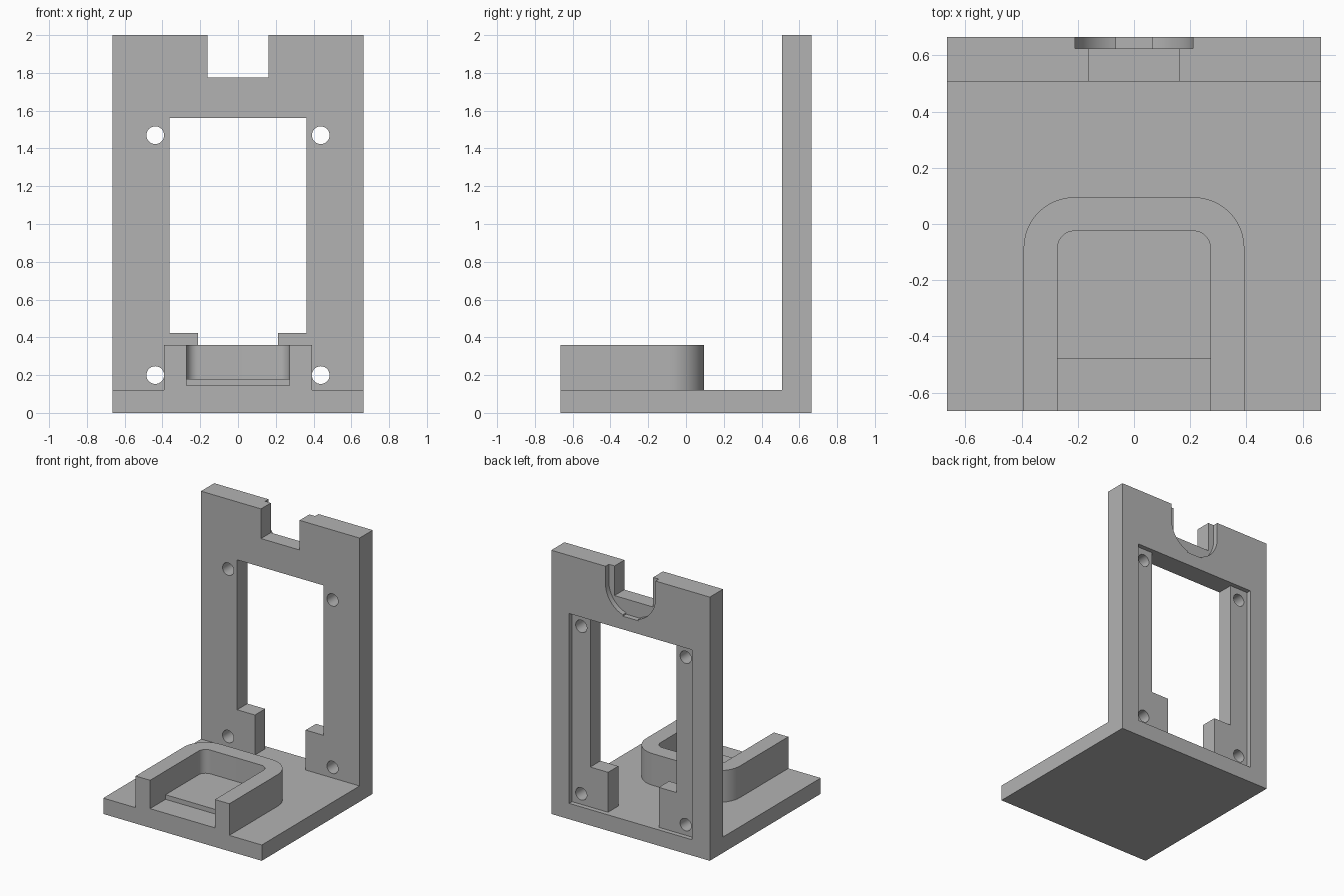
import bpy, bmesh
from math import cos, sin, pi, radians

default = bpy.data.objects.get("Cube")
if default:
    bpy.data.objects.remove(default, do_unlink=True)

GREY = (0.45, 0.45, 0.45, 1)
mat = bpy.data.materials.new("plain grey")
mat.use_nodes = True
mat.diffuse_color = GREY
mat.node_tree.nodes["Principled BSDF"].inputs["Base Color"].default_value = GREY


def prism(name, points, axis, lo, hi):
    """Extrude a 2D profile along an axis from lo to hi."""
    place = {"x": lambda a, b, h: (h, a, b),
             "y": lambda a, b, h: (a, h, b),
             "z": lambda a, b, h: (a, b, h)}[axis]
    bm = bmesh.new()
    low = [bm.verts.new(place(a, b, lo)) for a, b in points]
    high = [bm.verts.new(place(a, b, hi)) for a, b in points]
    bm.faces.new(low)
    bm.faces.new(high)
    n = len(points)
    for i in range(n):
        j = (i + 1) % n
        bm.faces.new((low[i], low[j], high[j], high[i]))
    bmesh.ops.recalc_face_normals(bm, faces=bm.faces)
    mesh = bpy.data.meshes.new(name)
    bm.to_mesh(mesh)
    bm.free()
    mesh.materials.append(mat)
    obj = bpy.data.objects.new(name, mesh)
    bpy.context.collection.objects.link(obj)
    return obj


def arc(cx, cy, r, start, end, steps):
    return [(cx + r * cos(start + (end - start) * i / steps),
             cy + r * sin(start + (end - start) * i / steps)) for i in range(steps + 1)]


def rect(x0, x1, y0, y1):
    return [(x0, y0), (x1, y0), (x1, y1), (x0, y1)]


def arch(half, front, back, r):
    """Rectangle whose two rear corners are rounded."""
    return ([(-half, front), (half, front)]
            + arc(half - r, back - r, r, 0, pi / 2, 12)
            + arc(r - half, back - r, r, pi / 2, pi, 12))


def combine(target, tool, operation="DIFFERENCE"):
    """Apply a boolean and discard the tool."""
    tool.hide_render = True
    mod = target.modifiers.new("boolean", "BOOLEAN")
    mod.operation = operation
    mod.solver = "EXACT"
    mod.object = tool
    bpy.context.view_layer.objects.active = target
    bpy.ops.object.modifier_apply(modifier=mod.name)
    bpy.data.objects.remove(tool, do_unlink=True)


W, FLOOR, WALL = 0.665, 0.12, 0.507

# L-shaped base and upright wall
stand = prism("stand", [(-W, 0), (W, 0), (W, 2), (WALL, 2), (WALL, FLOOR), (-W, FLOOR)],
              "x", -W, W)

# Rounded cradle on the base, with pocket and lower front sill
combine(stand, prism("cradle", arch(0.393, -W, 0.095, 0.18), "z", 0.06, 0.36), "UNION")
combine(stand, prism("pocket", arch(0.272, -0.8, -0.025, 0.06), "z", 0.18, 0.5))
combine(stand, prism("sill", rect(-0.272, 0.272, -0.8, -0.48), "z", 0.145, 0.5))

# Wall window, narrowing between two tabs at the floor
window = [(-0.213, FLOOR), (0.213, FLOOR), (0.213, 0.423), (0.362, 0.423),
          (0.362, 1.56), (-0.362, 1.56), (-0.362, 0.423), (-0.213, 0.423)]
combine(stand, prism("window", window, "y", 0.4, 0.8))

# Shallow recess on the back
combine(stand, prism("recess", rect(-0.515, 0.515, FLOOR, 1.56), "y", 0.63, 0.8))

# Square top notch and round-bottomed rebate behind it
combine(stand, prism("notch", rect(-0.162, 0.162, 1.775, 2.2), "y", 0.4, 0.8))
rebate = ([(0.21, 2.2), (-0.21, 2.2)]
          + arc(0, 1.87, 0.21, pi, 1.4 * pi, 14)
          + [(-0.065, 1.66), (0.065, 1.66)]
          + arc(0, 1.87, 0.21, 1.6 * pi, 2 * pi, 14))
combine(stand, prism("rebate", rebate, "y", 0.625, 0.8))

# Four mounting holes
for x in (-0.438, 0.438):
    for z in (0.2, 1.47):
        combine(stand, prism("hole", arc(x, z, 0.047, 0, 2 * pi, 32)[:-1], "y", 0.4, 0.8))

bpy.ops.object.select_all(action="DESELECT")
stand.select_set(True)
bpy.context.view_layer.objects.active = stand
bpy.ops.object.shade_smooth_by_angle(angle=radians(25))
